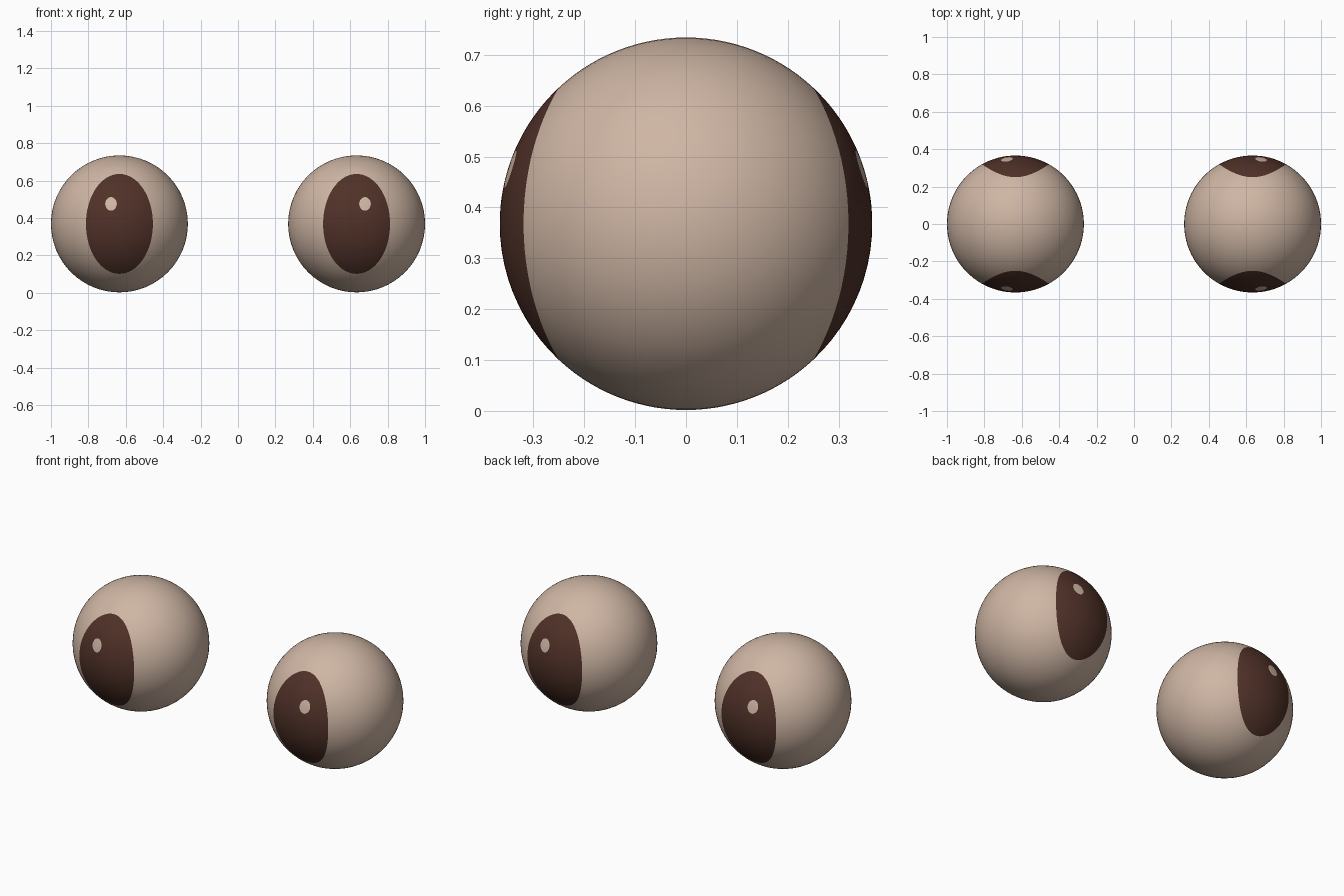
import bpy, bmesh
from math import sin, cos, pi, sqrt
from mathutils import Vector

if "Cube" in bpy.data.objects:
    bpy.data.objects.remove(bpy.data.objects["Cube"])

R, EYE_X, EYE_Z = 0.366, 0.634, 0.368
SEGMENTS = 64


def material(name, color):
    m = bpy.data.materials.new(name)
    m.use_nodes = True
    m.diffuse_color = color
    m.node_tree.nodes["Principled BSDF"].inputs["Base Color"].default_value = color
    return m


BEIGE = material("beige", (0.62, 0.465, 0.37, 1))
BROWN = material("dark brown", (0.08, 0.031, 0.021, 1))


def on_ball(x, z):
    """Point of the front half of the ball lying behind (x, z)."""
    return Vector((x, -sqrt(max(R * R - x * x - z * z, 0)), z))


def outline(cx, cz, rx, rz):
    """Ellipse projected from the front onto the ball."""
    angles = [2 * pi * i / SEGMENTS for i in range(SEGMENTS)]
    return [on_ball(cx + rx * cos(a), cz + rz * sin(a)) for a in angles]


def add_half(bm, side, facing):
    """Rings spread from the highlight, past the pupil edge, to the equator."""
    hx, hz = side * 0.045, 0.107
    centre = on_ball(hx, hz)
    borders = [[centre] * SEGMENTS,
               outline(hx, hz, 0.031, 0.036),      # highlight
               outline(0, 0, 0.179, 0.267),        # pupil
               outline(0, 0, R, R)]                # equator

    def vert(p):
        return bm.verts.new((p.x, p.y * facing, p.z))

    tip = vert(centre)
    previous = None
    for zone, steps in enumerate((2, 14, 14)):
        for s in range(1, steps + 1):
            ring = [vert(a.slerp(b, s / steps).normalized() * R)
                    for a, b in zip(borders[zone], borders[zone + 1])]
            for i in range(SEGMENTS):
                j = (i + 1) % SEGMENTS
                if previous:
                    corners = (previous[i], previous[j], ring[j], ring[i])
                else:
                    corners = (tip, ring[j], ring[i])
                face = bm.faces.new(corners)
                face.material_index = 1 if zone == 1 else 0
                face.smooth = True
            previous = ring


def make_eye(name, side):
    bm = bmesh.new()
    for facing in (1, -1):                         # front and back pupils
        add_half(bm, side, facing)
    bmesh.ops.remove_doubles(bm, verts=bm.verts, dist=0.0001)
    bmesh.ops.recalc_face_normals(bm, faces=bm.faces)
    mesh = bpy.data.meshes.new(name)
    bm.to_mesh(mesh)
    bm.free()
    mesh.materials.append(BEIGE)
    mesh.materials.append(BROWN)
    eye = bpy.data.objects.new(name, mesh)
    eye.location = (side * EYE_X, 0, EYE_Z)
    bpy.context.collection.objects.link(eye)


make_eye("left_eye", 1)
make_eye("right_eye", -1)
